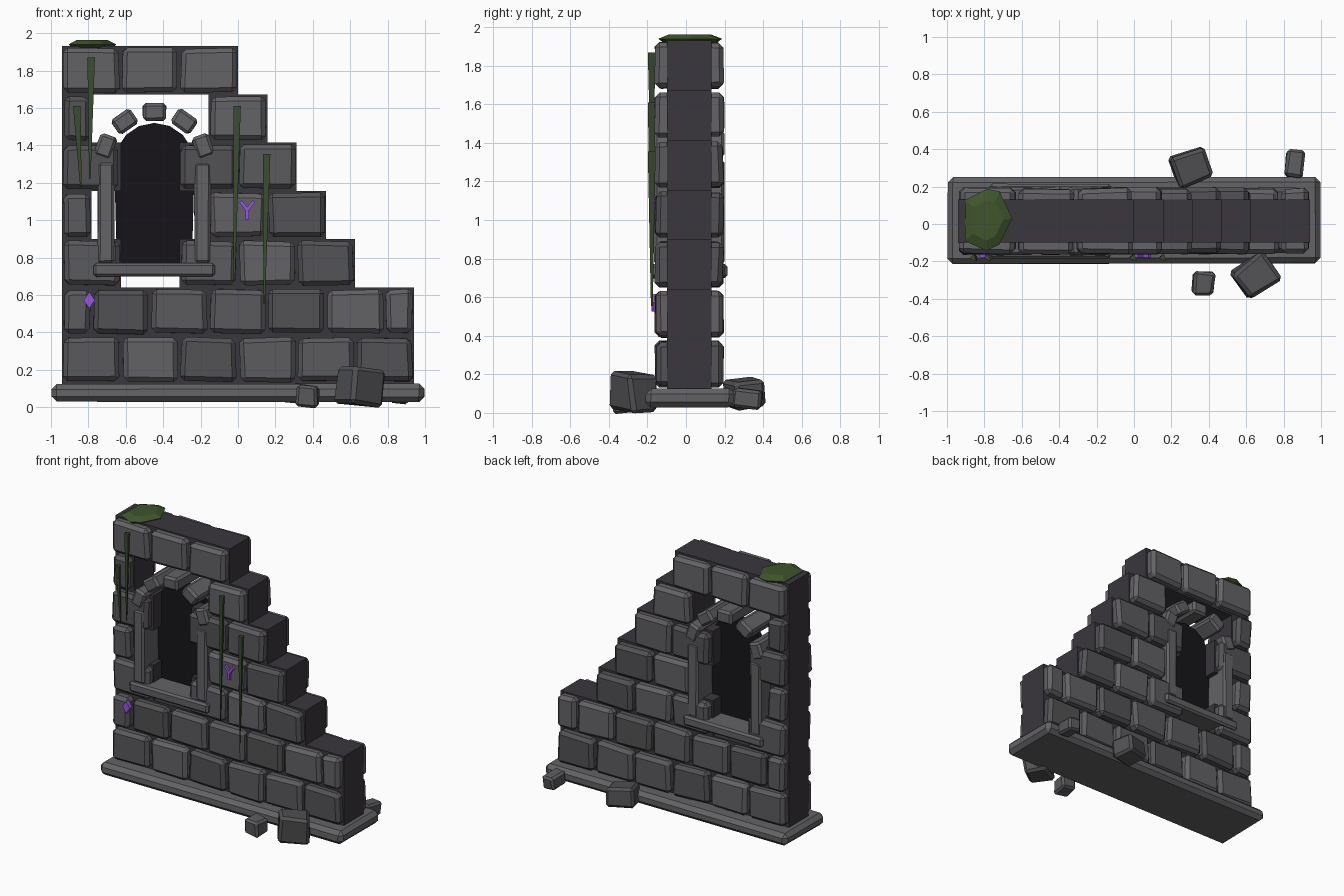
import bpy, bmesh, math, random
from mathutils import Vector, Matrix, Euler

if "Cube" in bpy.data.objects:
    bpy.data.objects.remove(bpy.data.objects["Cube"])

random.seed(4)
YC = 0.016           # wall centre line in depth
W, H = 1.88 / 6, 0.258
X0, Z0 = -0.94, 0.125


def material(name, r, g, b):
    m = bpy.data.materials.new(name)
    m.diffuse_color = (r, g, b, 1)
    m.use_nodes = True
    m.node_tree.nodes["Principled BSDF"].inputs["Base Color"].default_value = m.diffuse_color
    return m


STONES = [material("stone_%d" % i, v, v * 0.97, v * 1.04) for i, v in enumerate((0.085, 0.105, 0.125))]
TRIM = material("trim_stone", 0.125, 0.122, 0.13)
MORTAR = material("mortar", 0.042, 0.038, 0.046)
DARK = material("window_dark", 0.008, 0.007, 0.01)
MOSS = material("moss", 0.05, 0.09, 0.025)
VINE = material("vine", 0.045, 0.075, 0.03)
GLOW = material("purple_glow", 0.32, 0.09, 0.8)


def finish(bm, name, mat):
    bmesh.ops.recalc_face_normals(bm, faces=bm.faces)
    me = bpy.data.meshes.new(name)
    bm.to_mesh(me)
    bm.free()
    me.materials.append(mat)
    ob = bpy.data.objects.new(name, me)
    bpy.context.collection.objects.link(ob)
    return ob


def block(name, loc, size, mat, bevel=0.0, jitter=0.0, rot=(0, 0, 0)):
    """Box with uneven corners and a single flat chamfer."""
    bm = bmesh.new()
    bmesh.ops.create_cube(bm, size=1)
    for v in bm.verts:
        v.co = Vector(c * s + random.uniform(-jitter, jitter) for c, s in zip(v.co, size))
    if bevel:
        bmesh.ops.bevel(bm, geom=bm.edges[:], offset=bevel, segments=1, affect='EDGES')
    bm.transform(Matrix.Translation(loc) @ Euler(rot).to_matrix().to_4x4())
    return finish(bm, name, mat)


def prism(name, pts, y0, y1, mat):
    """Front-view outline (x, z) extruded through depth."""
    bm = bmesh.new()
    a = [bm.verts.new((x, y0, z)) for x, z in pts]
    b = [bm.verts.new((x, y1, z)) for x, z in pts]
    bm.faces.new(a)
    bm.faces.new(b)
    for i in range(len(pts)):
        j = (i + 1) % len(pts)
        bm.faces.new((a[i], a[j], b[j], b[i]))
    return finish(bm, name, mat)


# Plinth
block("plinth", (0, 0.02, 0.077), (1.99, 0.46, 0.094), TRIM, 0.028, 0.004)

# Stepped wall in running bond, leaving the window bricks out
row_ends = [6, 6, 5, 4.5, 4, 3.5, 3]
for r, end in enumerate(row_ends):
    odd = r % 2
    cuts = [0] + [k + (0.5 if odd else 1) for k in range(6)]
    cuts = [c for c in cuts if c < end] + [end]
    holes = {2: (1,), 3: (1, 2), 4: (1,), 5: (1, 2)}.get(r, ())
    zc = Z0 + H * (r + 0.5)
    runs = []
    for k, (a, b) in enumerate(zip(cuts, cuts[1:])):
        if k in holes:
            continue
        if runs and runs[-1][1] == a:
            runs[-1][1] = b
        else:
            runs.append([a, b])
        block("wall_block_%d_%d" % (r, k), (X0 + W * (a + b) / 2, YC, zc),
              (W * (b - a) - 0.018, 0.35, H - 0.024), random.choice(STONES), 0.024, 0.007)
    for a, b in runs:
        block("mortar_core_%d" % r, (X0 + W * (a + b) / 2, YC, zc), (W * (b - a), 0.23, H), MORTAR)

# Window: dark arched panel, sill, jambs and arch stones
CX, SPRING = -0.447, 1.30
arch = [(CX + 0.215 * math.cos(math.pi * i / 8), SPRING + 0.22 * math.sin(math.pi * i / 8)) for i in range(9)]
prism("window_panel", [(CX - 0.2, 0.76), (CX + 0.2, 0.76)] + arch, YC - 0.02, YC + 0.02, DARK)
block("window_sill", (CX, YC, 0.735), (0.65, 0.40, 0.072), TRIM, 0.014, 0.002)
for s in (-1, 1):
    block("window_jamb", (CX + s * 0.258, YC, 1.04), (0.088, 0.365, 0.54), TRIM, 0.014, 0.002)
for deg in (20, 55, 90, 125, 160):
    t = math.radians(deg)
    block("arch_stone", (CX + 0.278 * math.cos(t), YC, SPRING + 0.278 * math.sin(t)),
          (0.125, 0.365, 0.095), TRIM, 0.016, 0.002, (0, math.pi / 2 - t, 0))

# Fallen rubble
block("rubble_front_large", (0.65, -0.275, 0.112), (0.22, 0.17, 0.19), STONES[0], 0.02, 0.014, (0.08, 0.08, 0.62))
block("rubble_front_small", (0.37, -0.32, 0.062), (0.115, 0.125, 0.11), STONES[1], 0.015, 0.008, (0.06, 0.08, -0.08))
block("rubble_back_large", (0.305, 0.305, 0.1), (0.20, 0.17, 0.15), STONES[0], 0.018, 0.01, (0.1, 0.08, 0.33))
block("rubble_back_small", (0.86, 0.32, 0.075), (0.10, 0.145, 0.10), STONES[1], 0.015, 0.006, (-0.1, 0.05, -0.12))

# Moss cap: flat lump with a narrower top
outline = [(-0.65, 0.03), (-0.72, 0.175), (-0.785, 0.187), (-0.90, 0.13),
           (-0.905, -0.09), (-0.79, -0.143), (-0.72, -0.11)]
bm = bmesh.new()
rings = [[bm.verts.new((-0.785 + (x + 0.785) * k, YC + (y - YC) * k, z)) for x, y in outline]
         for k, z in ((0.85, 1.92), (1, 1.94), (0.65, 1.963))]
bm.faces.new(rings[0])
bm.faces.new(rings[2])
for lo, hi in zip(rings, rings[1:]):
    for i in range(7):
        j = (i + 1) % 7
        bm.faces.new((lo[i], lo[j], hi[j], hi[i]))
finish(bm, "moss_cap", MOSS)

# Hanging vines: three-sided tapers (top x, top z, tip x, tip z)
for tx, tz, bx, bz in ((-0.785, 1.87, -0.792, 1.22), (-0.862, 1.61, -0.84, 1.18),
                       (-0.005, 1.61, -0.02, 0.68), (0.153, 1.355, 0.14, 0.555)):
    bm = bmesh.new()
    top = [bm.verts.new((tx + dx, y, tz)) for dx, y in ((-0.02, -0.185), (0.02, -0.198), (0.006, -0.158))]
    tip = [bm.verts.new((bx + dx, y, bz)) for dx, y in ((-0.004, -0.178), (0.004, -0.182), (0, -0.172))]
    bm.faces.new(top)
    bm.faces.new(tip)
    for i in range(3):
        j = (i + 1) % 3
        bm.faces.new((top[i], top[j], tip[j], tip[i]))
    finish(bm, "vine", VINE)

# Glowing marks: a diamond and a forked crack
prism("glow_diamond", [(-0.825, 0.572), (-0.795, 0.527), (-0.765, 0.572), (-0.795, 0.617)], -0.18, -0.15, GLOW)
for dx, dz, length, ang in ((0, -0.024, 0.055, 0), (-0.017, 0.022, 0.06, -0.65), (0.017, 0.022, 0.06, 0.65)):
    block("glow_fork", (0.049 + dx, -0.165, 1.055 + dz), (0.018, 0.03, length), GLOW, rot=(0, ang, 0))
